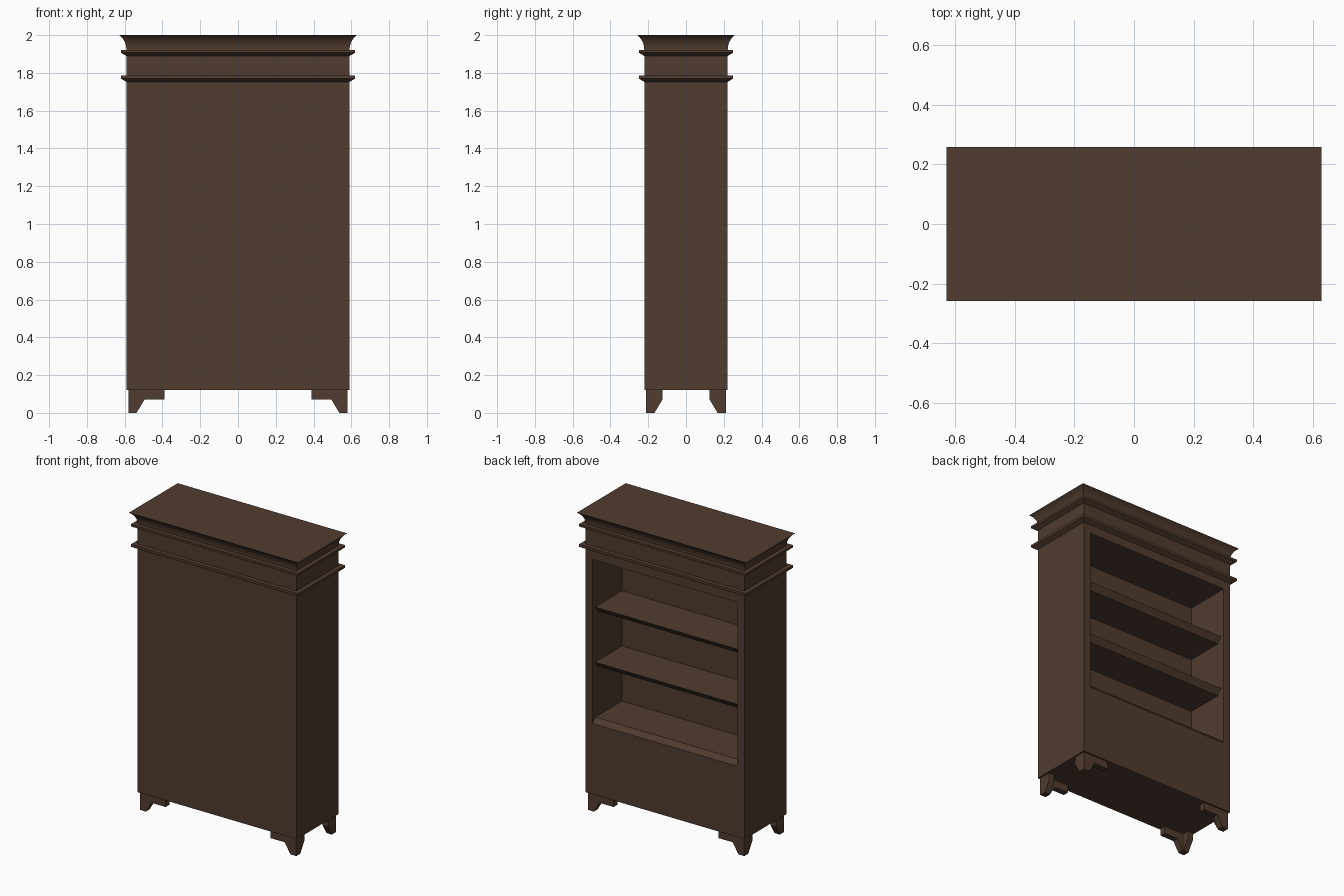
import bpy, bmesh, math

if "Cube" in bpy.data.objects:
    bpy.data.objects.remove(bpy.data.objects["Cube"])

wood = bpy.data.materials.new("dark_brown_wood")
wood.diffuse_color = (0.082, 0.045, 0.028, 1)
wood.use_nodes = True
wood.node_tree.nodes["Principled BSDF"].inputs["Base Color"].default_value = wood.diffuse_color

HX, HY = 0.591, 0.221          # half width and half depth of the cabinet


def make(name, bm):
    bmesh.ops.recalc_face_normals(bm, faces=bm.faces)
    me = bpy.data.meshes.new(name)
    bm.to_mesh(me)
    bm.free()
    me.materials.append(wood)
    ob = bpy.data.objects.new(name, me)
    bpy.context.collection.objects.link(ob)
    return ob


def prism(bm, points, vec):
    """Closed solid: polygon swept along vec."""
    f = bm.faces.new([bm.verts.new(p) for p in points])
    out = bmesh.ops.extrude_face_region(bm, geom=[f], use_keep_orig=True)
    vs = [g for g in out["geom"] if isinstance(g, bmesh.types.BMVert)]
    bmesh.ops.translate(bm, verts=vs, vec=vec)


def loft(name, profile):
    """Stack of rectangles given as (overhang, height)."""
    bm = bmesh.new()
    rings = [[bm.verts.new((sx * (HX + o), sy * (HY + o), z))
              for sx, sy in ((-1, -1), (1, -1), (1, 1), (-1, 1))] for o, z in profile]
    for a, b in zip(rings, rings[1:]):
        for i in range(4):
            j = (i + 1) % 4
            bm.faces.new((a[i], a[j], b[j], b[i]))
    bm.faces.new(rings[0][::-1])
    bm.faces.new(rings[-1])
    return make(name, bm)


# cabinet body with the open compartment (bevelled sill) cut into the back side
body = loft("cabinet_body", [(0, 0.12), (0, 1.753)])
bm = bmesh.new()
prism(bm, [(-0.538, y, z) for y, z in ((-0.09, 0.627), (0.193, 0.627), (HY, 0.595),
                                       (0.26, 0.595), (0.26, 1.695), (-0.09, 1.695))],
      (1.076, 0, 0))
cutter = make("opening_cutter", bm)
cutter.hide_render = True
mod = body.modifiers.new("opening", "BOOLEAN")
mod.object = cutter
mod.operation = "DIFFERENCE"
mod.solver = "EXACT"
bpy.context.view_layer.objects.active = body
bpy.ops.object.modifier_apply(modifier=mod.name)
bpy.data.objects.remove(cutter)

# shelves with an undercut front edge
for n, z in (("lower", 0.997), ("upper", 1.367)):
    bm = bmesh.new()
    prism(bm, [(-0.538, y, h) for y, h in ((-0.09, z - 0.04), (0.165, z - 0.04),
                                           (0.196, z), (-0.09, z))], (1.076, 0, 0))
    make(n + "_shelf", bm)

# crown: two string mouldings, frieze and cove cornice
profile = [(0, 1.753), (0.029, 1.77), (0.029, 1.787), (0, 1.787),
           (0, 1.89), (0.029, 1.907), (0.029, 1.922), (0, 1.922)]
sweep = math.radians(60)
for i in range(1, 9):
    t = sweep * i / 8
    profile.append((0.038 * (1 - math.cos(t)) / (1 - math.cos(sweep)),
                    1.922 + 0.078 * math.sin(t) / math.sin(sweep)))
crown = loft("crown_moulding", profile)
bpy.ops.object.select_all(action="DESELECT")
crown.select_set(True)
bpy.context.view_layer.objects.active = crown
bpy.ops.object.shade_smooth_by_angle(angle=math.radians(25))

# bracket feet: a long board along the width and a short one along the depth
FX, FY, T = 0.58, 0.211, 0.04
for sx, side in ((-1, "left"), (1, "right")):
    for sy, end in ((-1, "front"), (1, "back")):
        bm = bmesh.new()
        prism(bm, [(sx * x, sy * FY, z) for x, z in
                   ((FX, 0), (0.537, 0), (0.495, 0.07), (0.39, 0.07), (0.39, 0.12), (FX, 0.12))],
              (0, -sy * T, 0))
        prism(bm, [(sx * FX, sy * y, z) for y, z in
                   ((FY, 0), (0.167, 0), (0.125, 0.07), (0.125, 0.12), (FY, 0.12))],
              (-sx * T, 0, 0))
        make(f"{end}_{side}_foot", bm)
